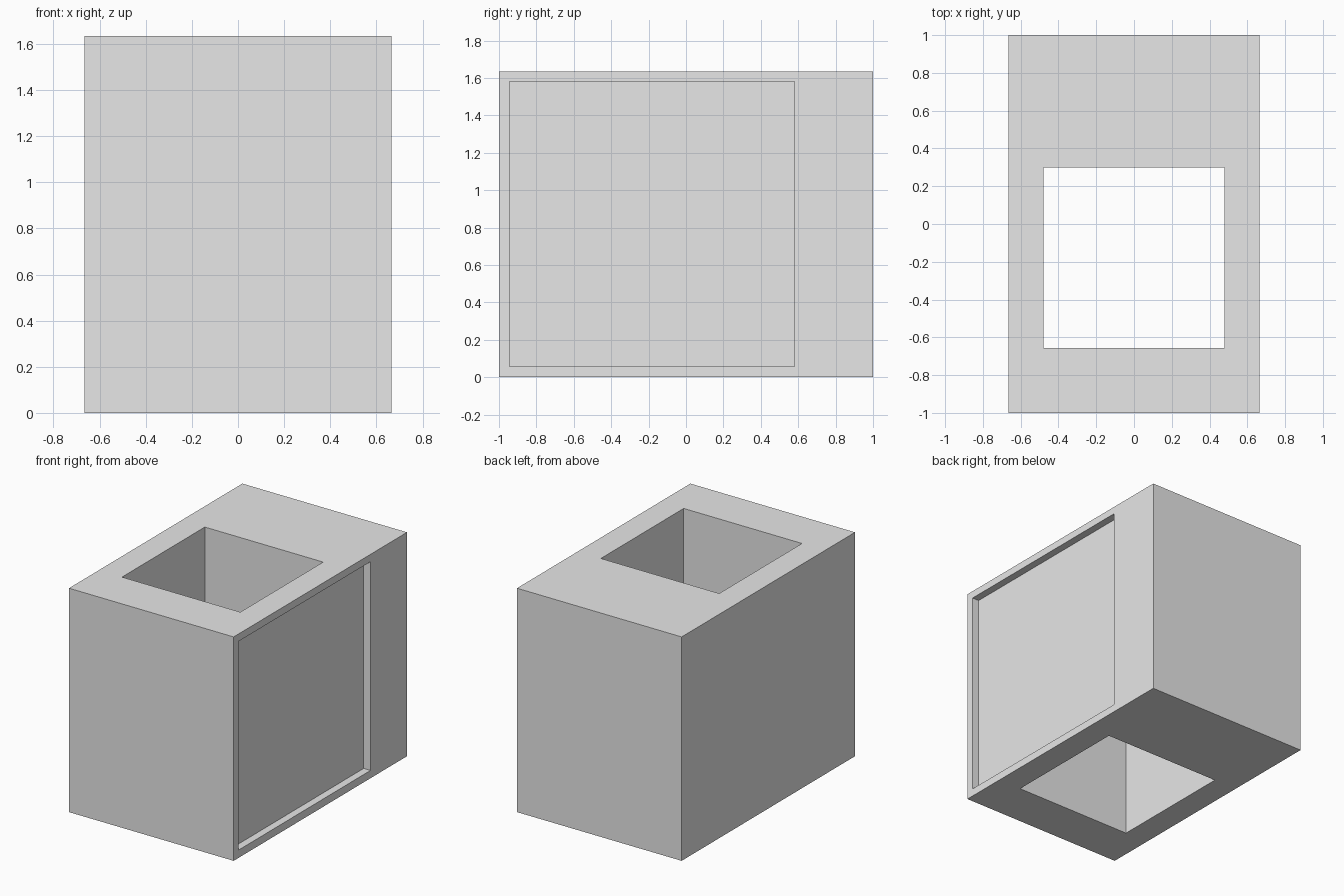
import bpy
from mathutils import Vector

default = bpy.data.objects.get("Cube")
if default:
    bpy.data.objects.remove(default, do_unlink=True)

# One plain grey for the whole block
grey = bpy.data.materials.new("light_grey")
grey.use_nodes = True
colour = (0.8, 0.8, 0.8, 1.0)
grey.diffuse_color = colour
grey.node_tree.nodes["Principled BSDF"].inputs["Base Color"].default_value = colour


def box(name, low, high):
    """Box spanning two opposite corners."""
    low, high = Vector(low), Vector(high)
    bpy.ops.mesh.primitive_cube_add(size=1, location=(low + high) / 2)
    obj = bpy.context.object
    obj.name = name
    obj.scale = high - low
    bpy.ops.object.transform_apply(location=True, rotation=True, scale=True)
    obj.data.materials.append(grey)
    return obj


def cut(target, cutter):
    """Subtract the cutter from the target, then discard it."""
    cutter.hide_render = True
    mod = target.modifiers.new("cut", 'BOOLEAN')
    mod.operation = 'DIFFERENCE'
    mod.solver = 'EXACT'
    mod.object = cutter
    bpy.ops.object.select_all(action='DESELECT')
    bpy.context.view_layer.objects.active = target
    target.select_set(True)
    bpy.ops.object.modifier_apply(modifier=mod.name)
    bpy.data.objects.remove(cutter, do_unlink=True)


WIDTH, HEIGHT, RECESS = 0.665, 1.635, 0.055

# Solid block
block = box("hollow_block", (-WIDTH, -1, 0), (WIDTH, 1, HEIGHT))

# Square shaft from top to bottom
cut(block, box("shaft_cutter", (-0.478, -0.656, -0.2), (0.478, 0.3, HEIGHT + 0.2)))

# Shallow square recess in the left side
cut(block, box("recess_cutter", (WIDTH - RECESS, -0.945, 0.057),
               (WIDTH + 0.2, 0.579, 1.581)))
